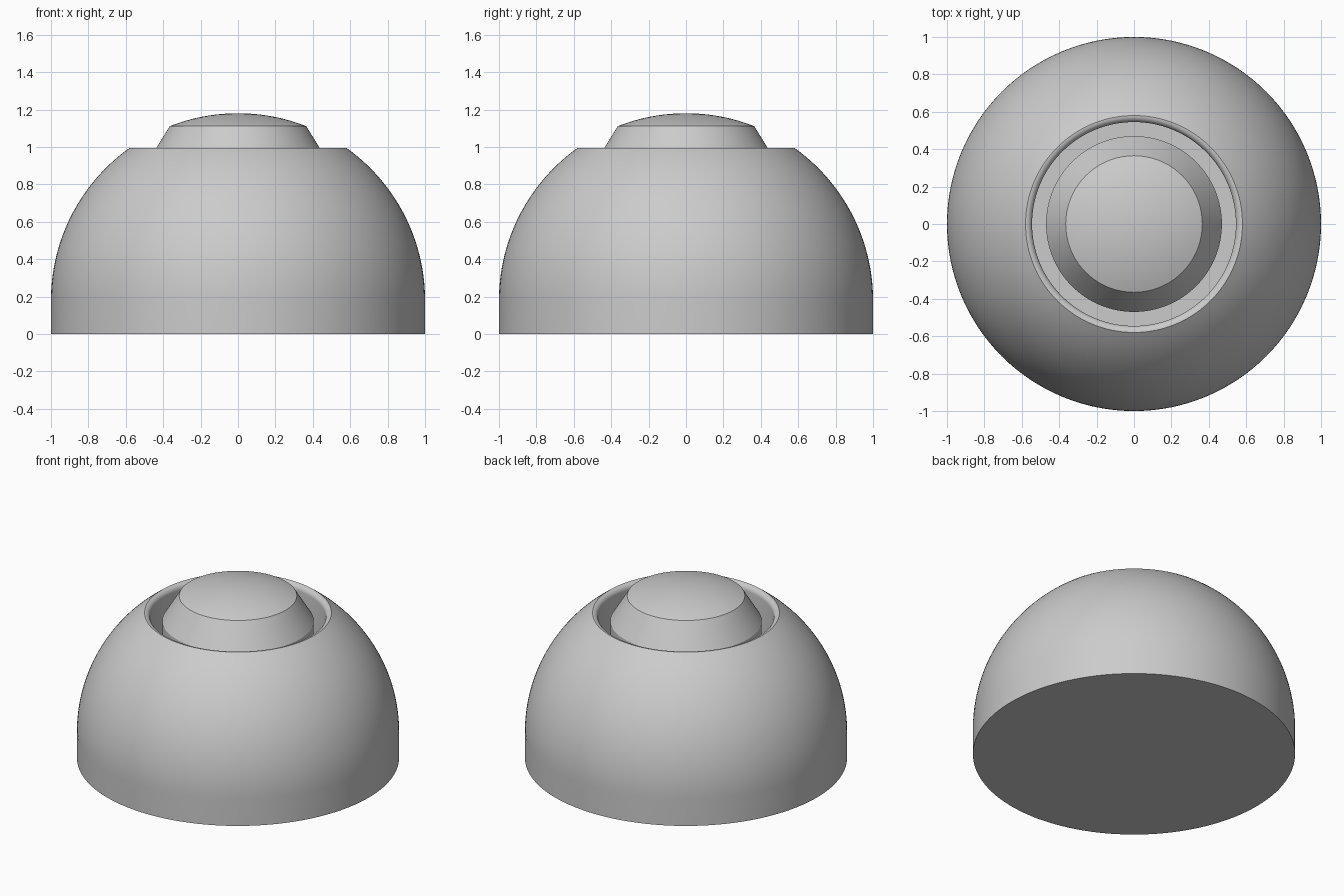
import bpy
import bmesh
from math import sin, cos, asin, pi, radians
from mathutils import Matrix

default = bpy.data.objects.get("Cube")
if default:
    bpy.data.objects.remove(default, do_unlink=True)

# Single grey material
GREY = (0.6, 0.6, 0.6, 1)
grey = bpy.data.materials.new("light grey")
grey.use_nodes = True
grey.diffuse_color = GREY
grey.node_tree.nodes["Principled BSDF"].inputs["Base Color"].default_value = GREY

CENTRE_Z = 0.18   # centre of the unit sphere shared by body and button
FLOOR_Z = 0.5     # groove floor


def sphere_arc(r_start, r_end, steps):
    """Profile points along the unit sphere between two radii."""
    a, b = asin(r_start), asin(r_end)
    angles = [a + (b - a) * i / steps for i in range(steps + 1)]
    return [(sin(t), CENTRE_Z + cos(t)) for t in angles]


def lathe(name, profile, steps=128):
    """Spin an (r, z) profile around the z axis."""
    bm = bmesh.new()
    verts = [bm.verts.new((r, 0, z)) for r, z in profile]
    edges = [bm.edges.new(pair) for pair in zip(verts, verts[1:])]
    bmesh.ops.spin(bm, geom=verts + edges, cent=(0, 0, 0), axis=(0, 0, 1),
                   angle=2 * pi, steps=steps, use_duplicate=False)
    bmesh.ops.remove_doubles(bm, verts=bm.verts, dist=0.0001)
    bmesh.ops.recalc_face_normals(bm, faces=bm.faces)
    mesh = bpy.data.meshes.new(name)
    bm.to_mesh(mesh)
    bm.free()
    mesh.materials.append(grey)
    obj = bpy.data.objects.new(name, mesh)
    bpy.context.collection.objects.link(obj)
    bpy.ops.object.select_all(action="DESELECT")
    obj.select_set(True)
    bpy.context.view_layer.objects.active = obj
    bpy.ops.object.shade_smooth_by_angle(angle=radians(30))
    return obj


# Domed body with rounded rim and a deep round well
rim_r, rim_z = sphere_arc(0.58, 0.58, 1)[0]
fillet = 0.035
rim = [(rim_r - fillet * sin(t), rim_z - fillet * (1 - cos(t)))
       for t in (pi / 2 * i / 8 for i in range(1, 9))]
body = [(0, 0), (1, 0)] + sphere_arc(1, rim_r, 32) + rim
body += [(rim_r - fillet, FLOOR_Z), (0, FLOOR_Z)]
lathe("domed_body", body)

# Button: straight stem, chamfered shoulder and cap following the dome
button = [(0, FLOOR_Z), (0.47, FLOOR_Z), (0.47, 0.94)]
button += sphere_arc(0.365, 0, 12)
lathe("push_button", button)
